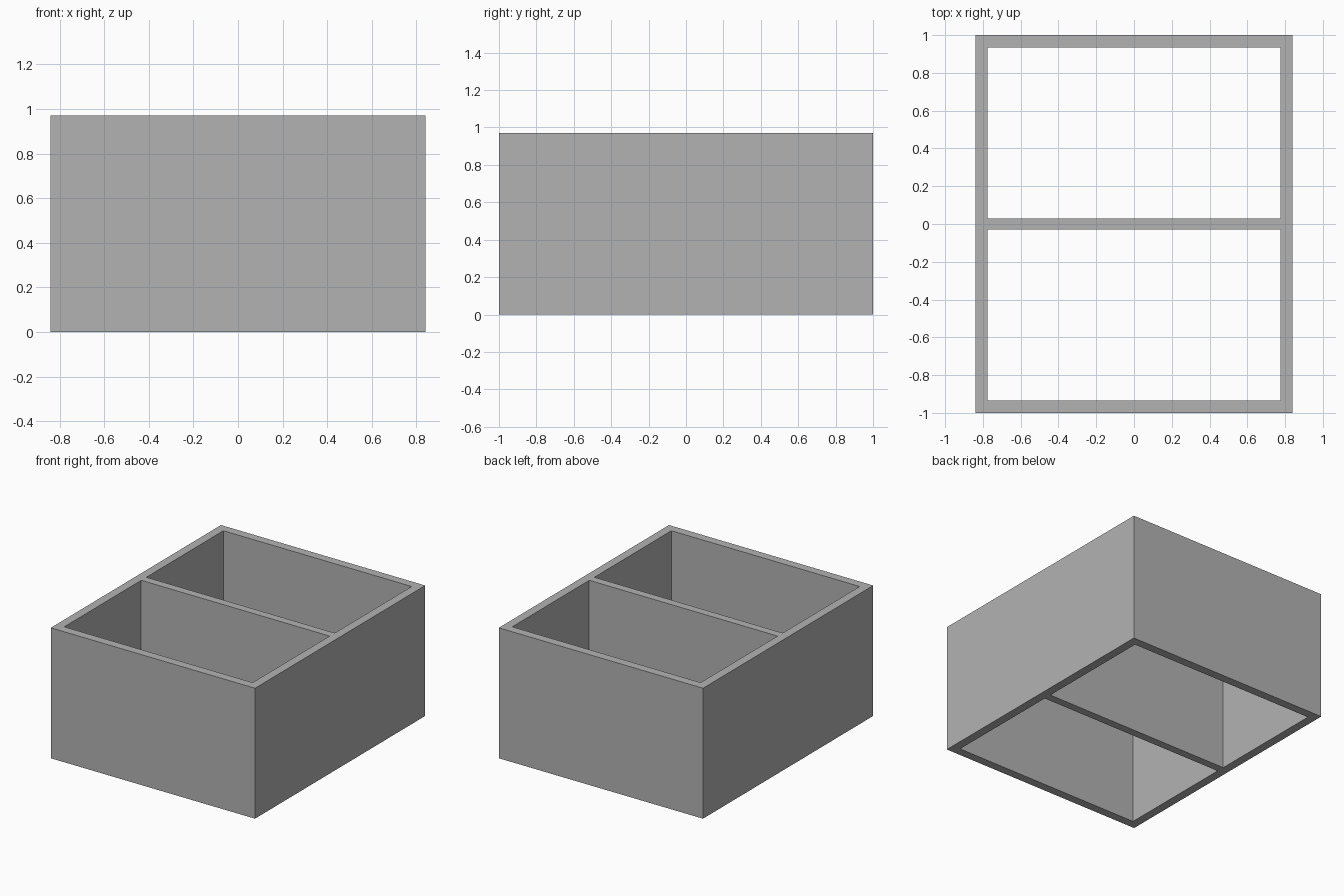
import bpy
import bmesh

if "Cube" in bpy.data.objects:
    bpy.data.objects.remove(bpy.data.objects["Cube"], do_unlink=True)

HALF_X, HALF_Y, HEIGHT = 0.84, 1.0, 0.97
WALL, HALF_DIVIDER = 0.065, 0.03

# Plain grey material
grey = bpy.data.materials.new("plain_grey")
grey.use_nodes = True
colour = (0.45, 0.45, 0.45, 1)
grey.diffuse_color = colour
grey.node_tree.nodes["Principled BSDF"].inputs["Base Color"].default_value = colour

# Plan grid lines: outer walls plus the central divider
xs = [-HALF_X, -HALF_X + WALL, HALF_X - WALL, HALF_X]
ys = [-HALF_Y, -HALF_Y + WALL, -HALF_DIVIDER, HALF_DIVIDER, HALF_Y - WALL, HALF_Y]

# Flat plan with the two compartments left open
bm = bmesh.new()
verts = [[bm.verts.new((x, y, 0)) for y in ys] for x in xs]
for i in range(len(xs) - 1):
    for j in range(len(ys) - 1):
        if i == 1 and j in (1, 3):
            continue
        bm.faces.new((verts[i][j], verts[i + 1][j],
                      verts[i + 1][j + 1], verts[i][j + 1]))

# Raise the plan into walls, open at top and bottom
result = bmesh.ops.extrude_face_region(bm, geom=bm.faces[:], use_keep_orig=True)
top = [g for g in result["geom"] if isinstance(g, bmesh.types.BMVert)]
bmesh.ops.translate(bm, verts=top, vec=(0, 0, HEIGHT))
bmesh.ops.recalc_face_normals(bm, faces=bm.faces[:])

# Merge coplanar strips on the wall sides
seams = [e for e in bm.edges if len(e.link_faces) == 2
         and abs(e.verts[0].co.z - e.verts[1].co.z) > 0.5
         and e.calc_face_angle() < 0.01]
bmesh.ops.dissolve_edges(bm, edges=seams, use_verts=False)

mesh = bpy.data.meshes.new("divided_box_walls")
bm.to_mesh(mesh)
bm.free()
mesh.materials.append(grey)
box = bpy.data.objects.new("divided_box_walls", mesh)
bpy.context.collection.objects.link(box)
